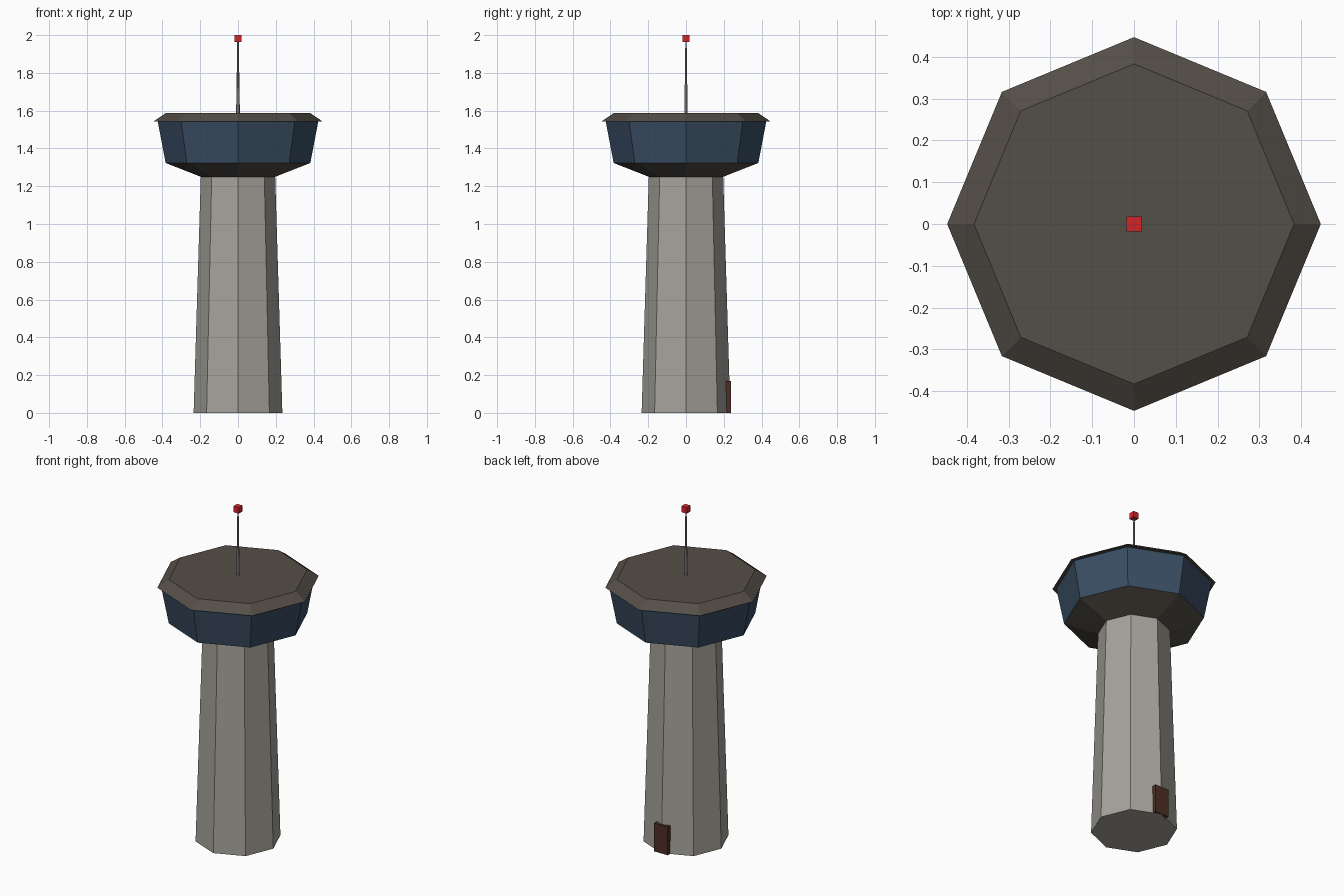
import bpy, bmesh, math

if "Cube" in bpy.data.objects:
    bpy.data.objects.remove(bpy.data.objects["Cube"])


def material(name, rgb):
    # sRGB 0-255 to linear
    lin = [((c / 255 + 0.055) / 1.055) ** 2.4 for c in rgb]
    m = bpy.data.materials.new(name)
    m.diffuse_color = (*lin, 1)
    m.use_nodes = True
    m.node_tree.nodes["Principled BSDF"].inputs["Base Color"].default_value = m.diffuse_color
    return m


concrete = material("concrete", (166, 163, 154))
roofing = material("dark_roofing", (84, 78, 71))
glass = material("blue_glass", (58, 78, 100))
metal = material("mast_metal", (140, 140, 140))
red = material("beacon_red", (212, 35, 38))
brown = material("door_brown", (78, 47, 38))


def finish(name, bm, mat):
    bmesh.ops.recalc_face_normals(bm, faces=bm.faces)
    mesh = bpy.data.meshes.new(name)
    bm.to_mesh(mesh)
    bm.free()
    mesh.materials.append(mat)
    ob = bpy.data.objects.new(name, mesh)
    bpy.context.collection.objects.link(ob)
    return ob


def loft(name, profile, mat, sides=8, bottom=True, top=True):
    """Stack polygon rings of (radius, z), corners on the axes."""
    bm = bmesh.new()
    rings = [[bm.verts.new((r * math.cos(math.tau * i / sides),
                            r * math.sin(math.tau * i / sides), z))
              for i in range(sides)] for r, z in profile]
    for a, b in zip(rings, rings[1:]):
        for i in range(sides):
            j = (i + 1) % sides
            bm.faces.new((a[i], a[j], b[j], b[i]))
    if bottom:
        bm.faces.new(rings[0][::-1])
    if top:
        bm.faces.new(rings[-1])
    return finish(name, bm, mat)


def box(name, center, size, mat):
    bm = bmesh.new()
    bmesh.ops.create_cube(bm, size=1)
    for v in bm.verts:
        v.co = [c + s * p for c, s, p in zip(center, size, v.co)]
    return finish(name, bm, mat)


# Tapered octagonal shaft
loft("tower_shaft", [(0.235, 0), (0.197, 1.25)], concrete)

# Control cab: flared underside, outward-leaning windows, bevelled roof
loft("cab_underside", [(0.197, 1.25), (0.383, 1.323)], roofing)
loft("cab_windows", [(0.383, 1.323), (0.425, 1.543)], glass)
loft("cab_roof", [(0.447, 1.543), (0.383, 1.587)], roofing)

# Antenna mast and warning light
loft("antenna_mast", [(0.01, 1.587), (0.004, 1.97)], metal, sides=6)
box("beacon_light", (0, 0, 1.982), (0.036, 0.036, 0.036), red)

# Door at the back
box("back_door", (0, 0.223, 0.085), (0.09, 0.03, 0.17), brown)
